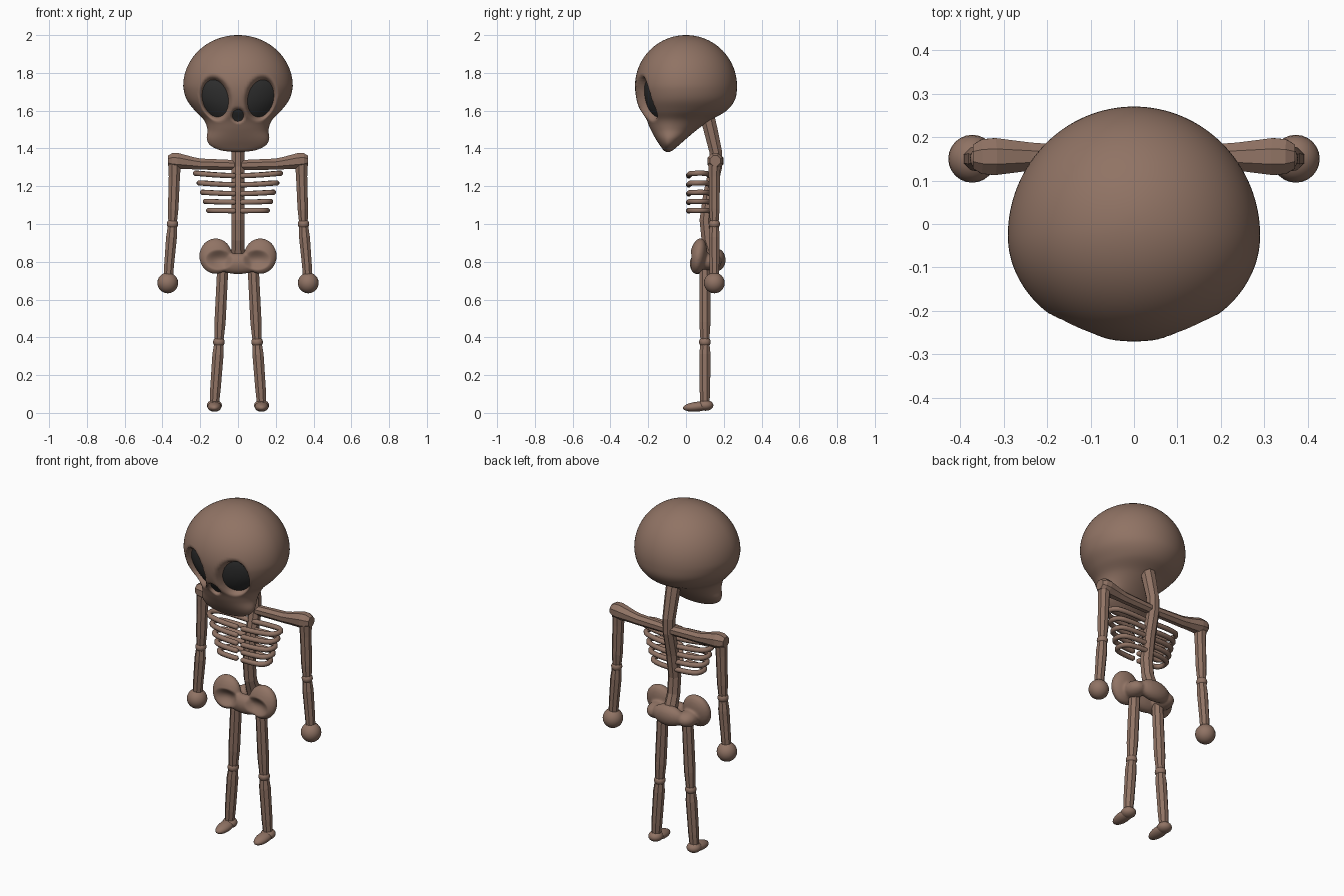
import bpy, bmesh, math
from mathutils import Vector, Matrix

cube = bpy.data.objects.get("Cube")
if cube:
    bpy.data.objects.remove(cube, do_unlink=True)


def material(name, rgb):
    m = bpy.data.materials.new(name)
    m.use_nodes = True
    m.diffuse_color = (*rgb, 1)
    m.node_tree.nodes["Principled BSDF"].inputs["Base Color"].default_value = (*rgb, 1)
    return m


BONE = material("brown_bone", (0.28, 0.172, 0.128))
DARK = material("dark_socket", (0.03, 0.03, 0.03))
SIDES = (("left", 1), ("right", -1))


def finish(name, bm, mat=BONE, smooth=True):
    bmesh.ops.recalc_face_normals(bm, faces=bm.faces)
    me = bpy.data.meshes.new(name)
    bm.to_mesh(me)
    bm.free()
    me.materials.append(mat)
    for p in me.polygons:
        p.use_smooth = smooth
    ob = bpy.data.objects.new(name, me)
    bpy.context.collection.objects.link(ob)
    return ob


def skin(bm, rings, caps=True):
    """Bridge successive closed rings of vertices."""
    n = len(rings[0])
    for a, b in zip(rings, rings[1:]):
        for i in range(n):
            j = (i + 1) % n
            bm.faces.new((a[i], a[j], b[j], b[i]))
    if caps:
        bm.faces.new(rings[0])
        bm.faces.new(rings[-1])


def tube(name, path, sides=8, smooth=False):
    """Tube through (x, y, z, radius) stations."""
    bm = bmesh.new()
    pts = [Vector(p[:3]) for p in path]
    rings = []
    for i, p in enumerate(pts):
        d = (pts[min(i + 1, len(pts) - 1)] - pts[max(i - 1, 0)]).normalized()
        ref = Vector((0, 0, 1)) if abs(d.z) < 0.7 else Vector((0, 1, 0))
        u = d.cross(ref).normalized()
        v = d.cross(u)
        ring = []
        for k in range(sides):
            a = 2 * math.pi * (k + 0.5) / sides
            ring.append(bm.verts.new(p + path[i][3] * (u * math.cos(a) + v * math.sin(a))))
        rings.append(ring)
    skin(bm, rings)
    return finish(name, bm, smooth=smooth)


def add_ball(bm, loc, radii, tilt=0, seg=24):
    mat = Matrix.Translation(loc) @ Matrix.Rotation(tilt, 4, "X") @ Matrix.Diagonal((*radii, 1))
    bmesh.ops.create_uvsphere(bm, u_segments=seg, v_segments=seg // 2, radius=1, matrix=mat)


def ball(name, loc, radii, tilt=0):
    bm = bmesh.new()
    add_ball(bm, loc, radii, tilt)
    return finish(name, bm)


def spline(pts, steps):
    """Catmull-Rom samples through the inner points."""
    out = []
    for a, b, c, d in zip(pts, pts[1:], pts[2:], pts[3:]):
        for s in range(steps):
            t = s / steps
            out.append([0.5 * (2 * q + (r - p) * t + (2 * p - 5 * q + 4 * r - w) * t * t
                               + (3 * q - p - 3 * r + w) * t ** 3)
                        for p, q, r, w in zip(a, b, c, d)])
    return out + [list(pts[-2])]


# Skull profile: height, half width, front, back
levels = []
for k in range(1, 30):
    a = math.pi / 2 * k / 30
    s = math.sin(a)
    levels.append((1.73 + 0.27 * math.cos(a), 0.29 * s, -0.27 * s, 0.27 * s))
lower = [(1.79, .283, -.263, .263), (1.73, .29, -.27, .27), (1.66, .272, -.262, .26),
         (1.60, .228, -.242, .215), (1.55, .18, -.21, .13), (1.50, .162, -.187, .06),
         (1.45, .165, -.16, .0), (1.415, .145, -.137, -.04), (1.39, .09, -.118, -.07),
         (1.38, .01, -.1, -.09), (1.38, .01, -.1, -.09)]
levels += spline(lower, 6)


def face_y(x, z):
    """Undented front surface of the skull."""
    lv = min(levels, key=lambda l: abs(l[0] - z))
    i = levels.index(lv)
    other = levels[i + 1] if z < lv[0] else levels[i - 1]
    t = (z - lv[0]) / (other[0] - lv[0])
    w, f, b = (p + (q - p) * t for p, q in zip(lv[1:], other[1:]))
    c = f + (b - f) * 0.45
    return c + (f - c) * math.sqrt(max(0, 1 - (x / w) ** 2))


# Dents: centre x, centre z, radius x, radius z, lean, depth
dents = [(0.12, 1.665, .068, .1, 0.22, .085), (-0.12, 1.665, .068, .1, -0.22, .085),
         (0, 1.575, .03, .032, 0, .04)]


def dent_push(x, z):
    push = 0
    for cx, cz, rx, rz, lean, depth in dents:
        dx, dz = x - cx, z - cz
        u = dx * math.cos(lean) - dz * math.sin(lean)
        v = dx * math.sin(lean) + dz * math.cos(lean)
        d = math.hypot(u / rx, v / rz)
        t = min(1, max(0, (d - 0.75) / 0.5))
        push = max(push, depth * (1 - t * t * (3 - 2 * t)))
    return push


# Skull
bm = bmesh.new()
rings = []
SEG = 128
for z, w, f, b in levels:
    c = f + (b - f) * 0.45
    ring = []
    for k in range(SEG):
        a = 2 * math.pi * k / SEG
        x, s = w * math.cos(a), math.sin(a)
        y = c + (b - c) * s if s > 0 else c + (c - f) * s + dent_push(x, z) * min(1, -3 * s)
        ring.append(bm.verts.new((x, y, z)))
    rings.append(ring)
skin(bm, rings)
finish("skull", bm)

# Dark inlays in the eye sockets and nose
for name, (cx, cz, rx, rz, lean, depth) in zip(("left_eye", "right_eye", "nose"), dents):
    bm = bmesh.new()
    rings = []
    for r in range(1, 9):
        ring = []
        for k in range(40):
            a = 2 * math.pi * k / 40
            u, v = rx * r / 7.5 * math.cos(a), rz * r / 7.5 * math.sin(a)
            x = cx + u * math.cos(lean) + v * math.sin(lean)
            z = cz - u * math.sin(lean) + v * math.cos(lean)
            ring.append(bm.verts.new((x, face_y(x, z) + depth * 0.5, z)))
        rings.append(ring)
    skin(bm, rings, caps=False)
    bm.faces.new(rings[0])
    inlay = finish(name, bm, DARK)
    if inlay.data.polygons[0].normal.y > 0:
        inlay.data.flip_normals()

# Spine
tube("spine", [(0, .10, 1.62, .042), (0, .13, 1.5, .04), (0, .158, 1.38, .036),
               (0, .157, 1.3, .036), (0, .125, 1.16, .036), (0, .105, 1.02, .036),
               (0, .115, .92, .036), (0, .15, .82, .04)])

# Ribs
for n, (z, w) in enumerate(((1.255, .225), (1.207, .205), (1.16, .188), (1.115, .173), (1.07, .155))):
    lift = 0.014 - 0.003 * n
    for side, s in SIDES:
        loop = [(0, .13, 0), (.012, .125, 0), (.5 * w, .122, .4), (.88 * w, .105, .9), (w, .065, 1),
                (.88 * w, .026, .8), (.5 * w, .015, .3), (.018, .015, 0), (0, .015, 0)]
        path = [(s * x, y, z + lift * h, .0145) for x, y, h in spline(loop, 4)]
        path.append((s * .01, .015, z, .007))
        tube(f"{side}_rib_{n + 1}", path, smooth=True)

# Pelvis: merged lobes with hollowed wings
bm = bmesh.new()
add_ball(bm, (0, .06, .79), (.12, .04, .056))
add_ball(bm, (0, .165, .81), (.1, .045, .06))
for s in (1, -1):
    add_ball(bm, (s * .118, .065, .83), (.088, .045, .096), -0.15)
    add_ball(bm, (s * .1, .12, .8), (.055, .07, .045))
blob = finish("pelvis", bm)
remesh = blob.modifiers.new("merge", "REMESH")
remesh.mode = "VOXEL"
remesh.voxel_size = 0.007
relax = blob.modifiers.new("relax", "SMOOTH")
relax.iterations = 8
deps = bpy.context.evaluated_depsgraph_get()
blob.data = bpy.data.meshes.new_from_object(blob.evaluated_get(deps))
blob.modifiers.clear()
for v in blob.data.vertices:
    if v.co.y < .065:
        d = math.hypot((abs(v.co.x) - .1) / .075, (v.co.z - .81) / .055)
        v.co.y += 0.035 * max(0, 1 - d * d) ** 1.5
for p in blob.data.polygons:
    p.use_smooth = True
if not blob.data.materials:
    blob.data.materials.append(BONE)

# Limbs
for side, s in SIDES:
    def limb(part, *path):
        tube(f"{side}_{part}", [(s * x, y, z, r) for x, y, z, r in path])

    limb("collar_bone", (0, .155, 1.312, .028), (.2, .155, 1.317, .032), (.24, .155, 1.322, .035),
         (.32, .155, 1.333, .046), (.35, .155, 1.335, .043), (.37, .155, 1.335, .03))
    limb("upper_arm", (.335, .15, 1.33, .036), (.337, .15, 1.25, .032),
         (.343, .15, 1.08, .03), (.346, .15, 1.015, .025))
    ball(f"{side}_elbow", (s * .347, .15, 1.0), (.03, .03, .028))
    limb("forearm", (.348, .15, .985, .026), (.352, .15, .93, .031),
         (.365, .15, .78, .028), (.37, .15, .7, .026))
    ball(f"{side}_hand", (s * .372, .15, .688), (.055, .055, .055))
    limb("thigh", (.08, .1, .79, .03), (.083, .1, .72, .032),
         (.095, .1, .48, .032), (.1, .1, .39, .026))
    ball(f"{side}_knee", (s * .101, .1, .375), (.031, .031, .028))
    limb("shin", (.102, .1, .36, .027), (.106, .1, .31, .032),
         (.12, .1, .12, .03), (.125, .1, .045, .026))
    ball(f"{side}_heel", (s * .125, .103, .04), (.04, .042, .029))
    ball(f"{side}_foot", (s * .125, .06, .033), (.037, .077, .026), 0.1)
